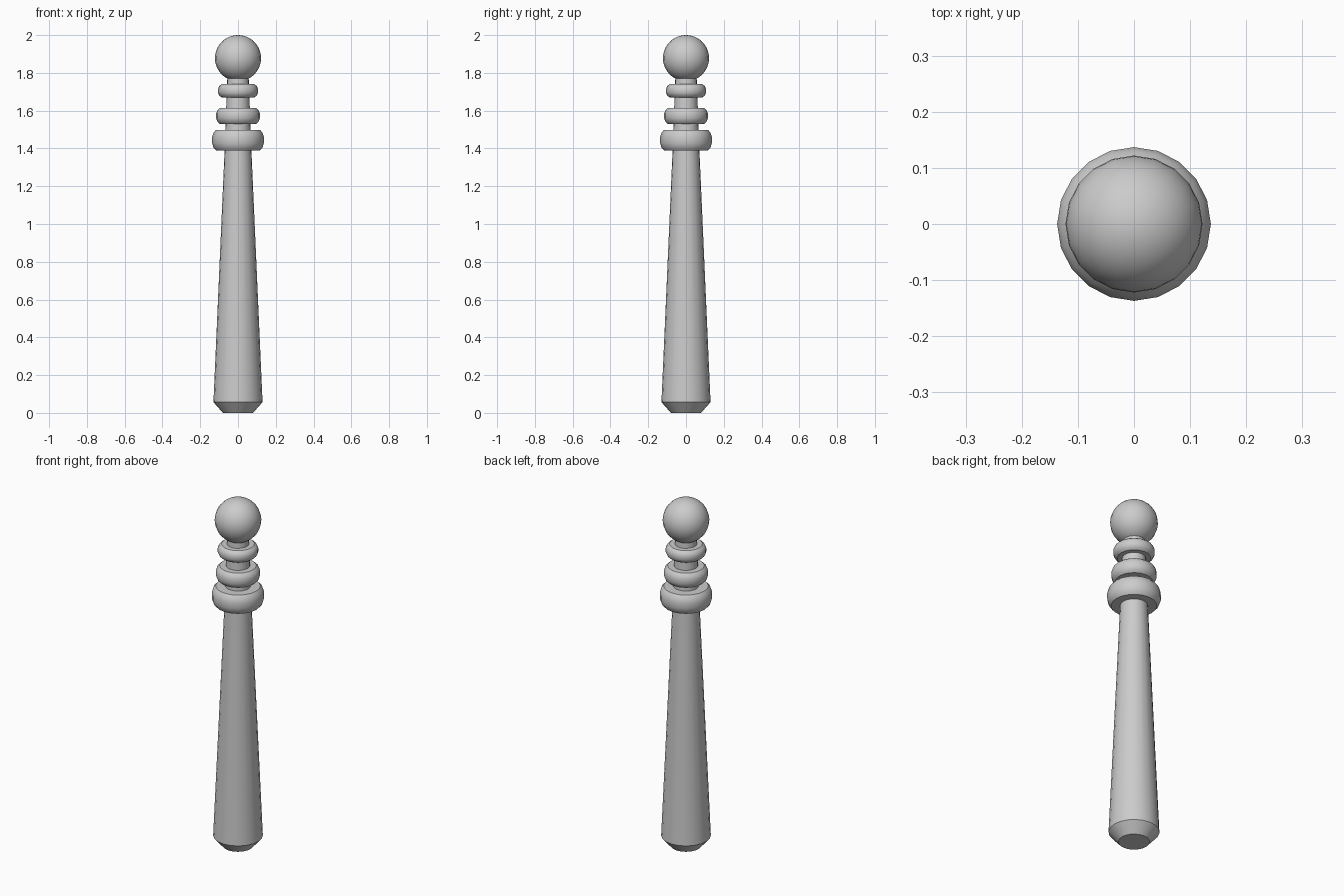
import bpy, bmesh
from math import cos, sin, pi, radians

if "Cube" in bpy.data.objects:
    bpy.data.objects.remove(bpy.data.objects["Cube"])

SIDES = 20


def lathe(name, profile):
    """Spin an (radius, z) profile around z and cap both ends."""
    bm = bmesh.new()
    rings = [[bm.verts.new((r * cos(2 * pi * i / SIDES), r * sin(2 * pi * i / SIDES), z))
              for i in range(SIDES)] for r, z in profile]
    for a, b in zip(rings, rings[1:]):
        for i in range(SIDES):
            j = (i + 1) % SIDES
            bm.faces.new((a[i], a[j], b[j], b[i]))
    bm.faces.new(rings[0][::-1])
    bm.faces.new(rings[-1])
    mesh = bpy.data.meshes.new(name)
    bm.to_mesh(mesh)
    bm.free()
    obj = bpy.data.objects.new(name, mesh)
    bpy.context.collection.objects.link(obj)
    smooth(obj)
    return obj


def smooth(obj):
    bpy.ops.object.select_all(action='DESELECT')
    obj.select_set(True)
    bpy.context.view_layer.objects.active = obj
    bpy.ops.object.shade_smooth_by_angle(angle=radians(35))


def collar(name, radius, z0, z1):
    """Rounded collar: flat top and bottom with a soft bulging rim."""
    mid, half, lip = (z0 + z1) / 2, (z1 - z0) / 2, 0.02
    profile = [(radius - lip, z0),
               (radius - lip * 0.35, mid - half * 0.72),
               (radius, mid - half * 0.3),
               (radius, mid + half * 0.3),
               (radius - lip * 0.35, mid + half * 0.72),
               (radius - lip, z1)]
    return lathe(name, profile)


# Tapered shaft with chamfered foot, running up into the ball
lathe("shaft", [(0.08, 0.0), (0.13, 0.057), (0.071, 1.39), (0.056, 1.79)])

# Three collars, shrinking upward
collar("lower_collar", 0.137, 1.39, 1.498)
collar("middle_collar", 0.116, 1.53, 1.615)
collar("upper_collar", 0.106, 1.67, 1.74)

# Ball finial
bpy.ops.mesh.primitive_uv_sphere_add(segments=SIDES, ring_count=20, radius=0.122,
                                     location=(0, 0, 1.878))
ball = bpy.context.object
ball.name = "ball_finial"
smooth(ball)
